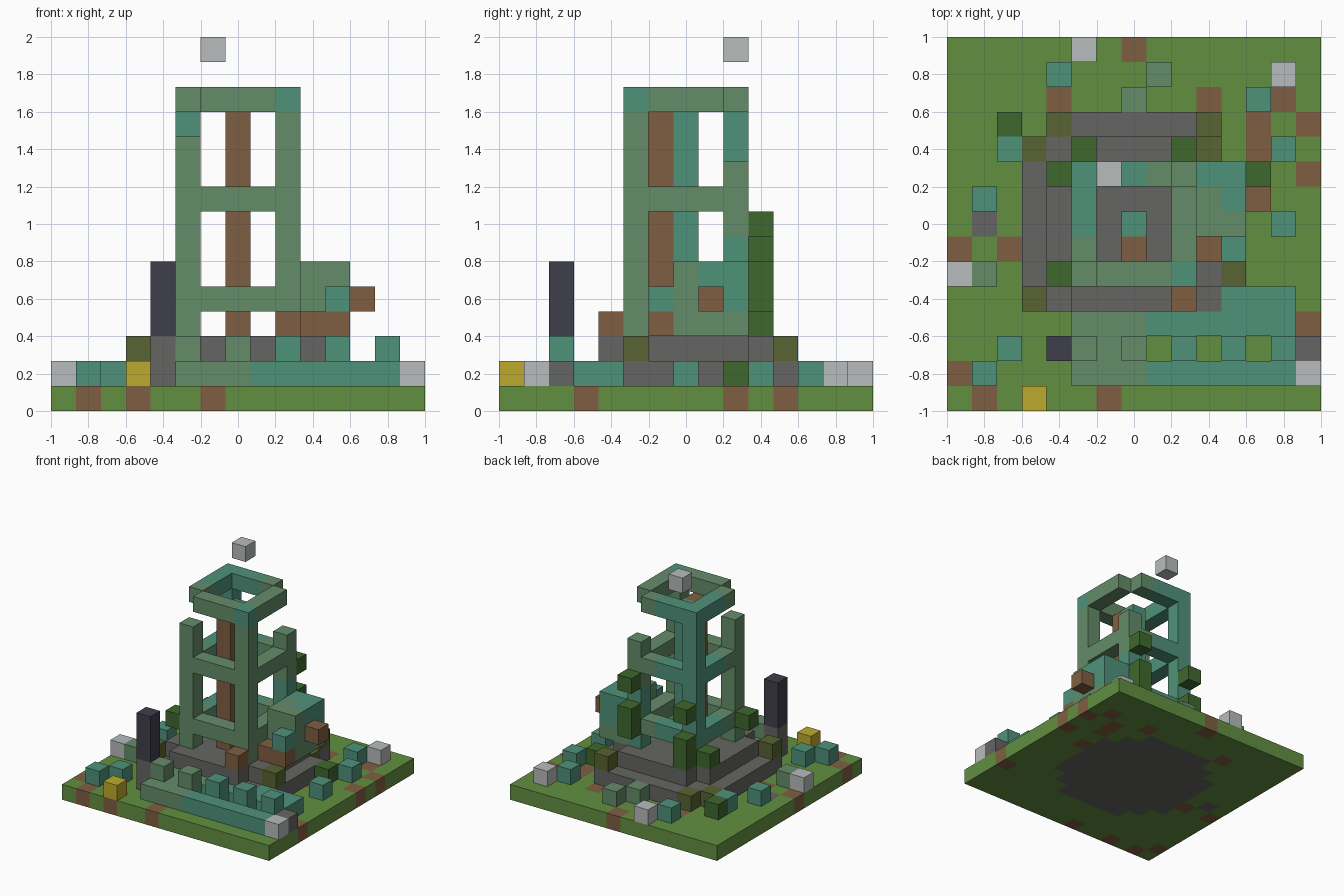
import bpy
import bmesh
from mathutils import Vector

cube = bpy.data.objects.get("Cube")
if cube:
    bpy.data.objects.remove(cube, do_unlink=True)

SIZE = 2 / 15          # edge of one block
COLOURS = {
    "grass": (98, 143, 64), "dirt": (127, 95, 65), "stone": (101, 101, 98),
    "moss_grey": (100, 140, 105), "teal": (79, 146, 122), "olive": (88, 99, 50),
    "leaf": (62, 104, 45), "slate": (63, 63, 76), "pale": (184, 188, 188),
    "gold": (190, 170, 46),
}


def linear(c):
    c /= 255
    return c / 12.92 if c <= 0.04045 else ((c + 0.055) / 1.055) ** 2.4


def make_material(name, rgb):
    mat = bpy.data.materials.new(name)
    mat.use_nodes = True
    col = [linear(c) for c in rgb] + [1]
    mat.diffuse_color = col
    bsdf = mat.node_tree.nodes["Principled BSDF"]
    bsdf.inputs["Base Color"].default_value = col
    bsdf.inputs["Roughness"].default_value = 0.9
    return mat


materials = {n: make_material(n, rgb) for n, rgb in COLOURS.items()}
blocks = {}            # grid cell -> (part, colour)


def put(part, colour, *cells):
    for cell in cells:
        blocks[cell] = (part, colour)


def flat(part, colour, z, *spots):
    put(part, colour, *[(x, y, z) for x, y in spots])


def column(part, colour, x, y, low, high):
    put(part, colour, *[(x, y, z) for z in range(low, high + 1)])


# Ground with dirt patches and a stone disc set into it
GRID = [(x, y) for x in range(-7, 8) for y in range(-7, 8)]
disc = [(x, y) for x, y in GRID if x * x + y * y <= 20]
flat("ground", "grass", 0, *GRID)
flat("ground", "stone", 0, (-6, 0), *disc)
flat("ground", "dirt", 0, (0, 7), (-3, 5), (3, 5), (6, 5), (5, 4), (7, 4), (5, 3),
     (7, 2), (5, 1), (-7, -1), (-5, -1), (7, -4), (-7, -6), (-6, -7), (-1, -7), (-4, -7))

# Two stepped stone platform
flat("platform", "stone", 1, (3, 4), (-3, 4), (-4, 3), (-4, -3), *disc)
flat("platform", "stone", 2, *[(x, y) for x, y in GRID
                               if max(abs(x), abs(y)) <= 3 and abs(x) + abs(y) < 6])
flat("mossy_step", "olive", 1, (3, 3), (-3, 4), (-4, 3))
flat("mossy_step", "olive", 2, (3, 4), (-4, -3), (4, -2))

# Low front wall with a trough and battlements
for x in range(-2, 7):
    tint = "moss_grey" if x <= 0 else "teal"
    flat("front_wall", tint, 1, (x, -6), (x, -4))
    if x not in (1, 3, 5):
        flat("front_wall", tint, 1, (x, -5))
    if x % 2 == 0:
        flat("battlement", tint, 2, (x, -5))
flat("front_wall", "teal", 1, (4, -3), (5, -3), (6, -3))

# Dark pillar beside the wall
column("pillar_foot", "stone", -3, -5, 1, 2)
column("dark_pillar", "slate", -3, -5, 3, 5)

# Tower rings; the top one has lost two corners
ring = [(x, y) for x, y in GRID if max(abs(x), abs(y)) == 2]
for z in (4, 8, 12):
    for x, y in ring:
        if z == 12 and x == y:
            continue
        tint = "teal" if x <= 0 and y >= 0 else "moss_grey"
        flat("tower_ring", tint, z, (x, y))
flat("tower_ring", "teal", 12, (2, -2))

# Corner posts, two of them broken short
column("corner_post", "moss_grey", -2, -2, 3, 10)
column("corner_post", "moss_grey", 2, -2, 3, 11)
column("corner_post", "teal", -2, 2, 3, 11)
column("corner_post", "teal", 2, 2, 3, 6)
column("corner_post", "moss_grey", 2, 2, 7, 9)

# Core of the tower
column("core_pole", "dirt", 0, -1, 3, 11)
column("core_pole", "teal", 0, 0, 3, 11)

# Side annex with a beam and loose blocks
for x in (3, 4):
    for y in (0, 1, 2):
        for z in (3, 4, 5):
            tint = "teal" if y == 2 and z > 3 else "moss_grey"
            put("annex", tint, (x, y, z))
put("annex", "teal", (4, 1, 5), (4, -1, 4))
put("beam", "dirt", (3, -1, 3), (4, -1, 3), (2, -3, 3), (5, 1, 4))

# Hanging leaves
put("leaves", "leaf", (-2, 3, 3), (-2, 3, 4), (-2, 3, 6), (2, 3, 4), (2, 3, 5),
    (2, 3, 7), (-3, 2, 3), (-3, -2, 4), (5, 2, 1), (-5, 4, 1))

# Rubble scattered over the grass
flat("rubble", "teal", 1, (-3, 6), (5, 5), (6, 3), (6, 0), (-6, 1), (-5, 3), (-6, -6), (-5, -5))
flat("rubble", "moss_grey", 1, (1, 6), (0, 5), (-6, -2))
flat("rubble", "pale", 1, (-2, 7), (6, 6), (-7, -2), (7, -6))
flat("rubble", "stone", 1, (7, -5))
flat("treasure_block", "gold", 1, (-4, -7))
put("floating_block", "pale", (-1, 2, 14))

# Turn each part into a mesh of its exposed block faces
SIDES = [Vector(v) for v in ((1, 0, 0), (0, 1, 0), (0, 0, 1))]
SIDES += [-v for v in SIDES]


def build(part):
    cells = {c: col for c, (p, col) in blocks.items() if p == part}
    slots = sorted(set(cells.values()))
    bm = bmesh.new()
    for cell, colour in cells.items():
        centre = Vector(cell) + Vector((0, 0, 0.5))
        for n in SIDES:
            if tuple(int(a + b) for a, b in zip(cell, n)) in blocks:
                continue
            u = Vector((n.y, n.z, n.x))
            v = n.cross(u)
            corners = [centre + (n + u * a + v * b) / 2
                       for a, b in ((-1, -1), (1, -1), (1, 1), (-1, 1))]
            face = bm.faces.new([bm.verts.new(c * SIZE) for c in corners])
            face.material_index = slots.index(colour)
    bmesh.ops.remove_doubles(bm, verts=bm.verts, dist=SIZE / 100)
    mesh = bpy.data.meshes.new(part)
    bm.to_mesh(mesh)
    bm.free()
    for s in slots:
        mesh.materials.append(materials[s])
    bpy.context.collection.objects.link(bpy.data.objects.new(part, mesh))


for part in sorted({p for p, _ in blocks.values()}):
    build(part)
